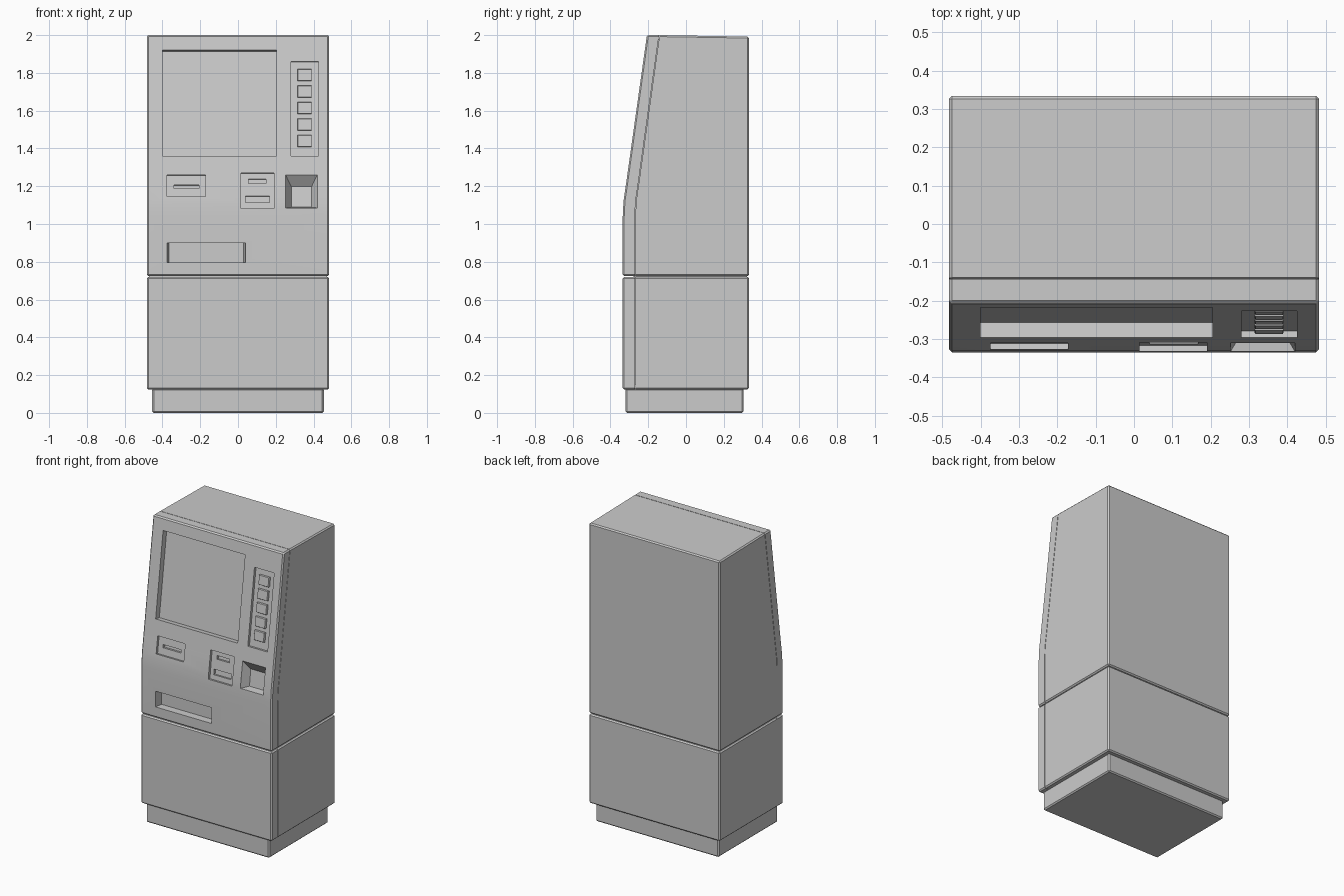
import bpy, bmesh
from math import atan2, cos, sin, radians

if "Cube" in bpy.data.objects:
    bpy.data.objects.remove(bpy.data.objects["Cube"])

grey = bpy.data.materials.new("light grey")
grey.use_nodes = True
COLOUR = (0.6, 0.6, 0.6, 1)
grey.diffuse_color = COLOUR
grey.node_tree.nodes["Principled BSDF"].inputs["Base Color"].default_value = COLOUR

HALF = 0.483          # half width of the cabinet
BACK = 0.334          # rear face
SEAM = 0.003          # gap between the front panels and the housing
JOINT = 0.722         # height where upper and lower cabinets meet
FRONT = [(-0.335, 0.125), (-0.335, 1.04), (-0.331, 1.12), (-0.315, 1.23), (-0.207, 2.0)]


def front_y(z):
    """Depth of the front surface at a given height."""
    for (ya, za), (yb, zb) in zip(FRONT, FRONT[1:]):
        if z <= zb:
            return ya + (yb - ya) * (z - za) / (zb - za)
    return FRONT[-1][0]


def front_line(z0, z1, offset=0.0):
    heights = [z0] + [z for _, z in FRONT if z0 < z < z1] + [z1]
    return [(front_y(z) + offset, z) for z in heights]


def finish(name, bm):
    bmesh.ops.recalc_face_normals(bm, faces=bm.faces)
    mesh = bpy.data.meshes.new(name)
    bm.to_mesh(mesh)
    bm.free()
    mesh.materials.append(grey)
    obj = bpy.data.objects.new(name, mesh)
    bpy.context.collection.objects.link(obj)
    return obj


def prism(name, profile, half, bevel=0.008, plain=()):
    """Extrude a side profile across x; edges between 'plain' points stay unbevelled."""
    bm = bmesh.new()
    sides = [[bm.verts.new((x, y, z)) for y, z in profile] for x in (-half, half)]
    for side in sides:
        bm.faces.new(side)
    n = len(profile)
    for i in range(n):
        j = (i + 1) % n
        bm.faces.new((sides[0][i], sides[0][j], sides[1][j], sides[1][i]))
    bmesh.ops.recalc_face_normals(bm, faces=bm.faces)
    skip = {side[i] for side in sides for i in plain}
    sharp = [e for e in bm.edges if e.calc_face_angle() > radians(30)
             and not all(v in skip for v in e.verts)]
    if bevel:
        bmesh.ops.bevel(bm, geom=sharp, offset=bevel, segments=1, affect='EDGES')
    return finish(name, bm)


def panel_block(name, x0, x1, z0, z1, rings):
    """Block aligned to the front; rings = (depth, side inset, bottom inset, top inset)."""
    tilt = atan2(front_y(z1) - front_y(z0), z1 - z0)
    bm = bmesh.new()
    loops = []
    for depth, side, low, high in rings:
        loop = []
        for x, z in ((x0 + side, z0 + low), (x1 - side, z0 + low),
                     (x1 - side, z1 - high), (x0 + side, z1 - high)):
            y = front_y(z0) + (z - z0) * (front_y(z1) - front_y(z0)) / (z1 - z0)
            loop.append(bm.verts.new((x, y + depth * cos(tilt), z - depth * sin(tilt))))
        loops.append(loop)
    bm.faces.new(loops[0])
    bm.faces.new(loops[-1])
    for a, b in zip(loops, loops[1:]):
        for i in range(4):
            j = (i + 1) % 4
            bm.faces.new((a[i], a[j], b[j], b[i]))
    return finish(name, bm)


def activate(obj):
    bpy.ops.object.select_all(action='DESELECT')
    obj.select_set(True)
    bpy.context.view_layer.objects.active = obj


def recess(target, x0, x1, z0, z1, depth, side=0.0, low=0.0, high=0.0):
    cutter = panel_block("cutter", x0, x1, z0, z1,
                         [(-0.02, 0, 0, 0), (0, 0, 0, 0), (depth, side, low, high)])
    mod = target.modifiers.new("recess", 'BOOLEAN')
    mod.operation = 'DIFFERENCE'
    mod.solver = 'EXACT'
    mod.object = cutter
    activate(target)
    bpy.ops.object.modifier_apply(modifier=mod.name)
    bpy.data.objects.remove(cutter)


def cabinet(part, z0, z1, back_top):
    """Front panel and rear housing of one cabinet section."""
    face = front_line(z0, z1)
    rear = front_line(z0, z1, 0.064)
    n = len(face)
    panel = prism(part + "_front_panel", face + rear[::-1], HALF, plain=range(n, 2 * n))
    seam = front_line(z0, z1, 0.064 + SEAM)
    housing = prism(part + "_housing", seam + [(BACK, back_top), (BACK, z0)], HALF,
                    plain=range(n))
    return panel, housing


# Plinth, lower cabinet and upper cabinet
plinth = prism("plinth", [(-0.32, 0), (0.305, 0), (0.305, 0.13), (-0.32, 0.13)], 0.454)
lower_panel, lower_housing = cabinet("lower", 0.125, JOINT - 0.002, JOINT - 0.002)
fascia, upper_housing = cabinet("upper", JOINT + 0.002, 2.0, 1.992)

# Inner core behind the seams
core = prism("inner_core", front_line(0.15, 1.98, 0.056) + [(0.322, 1.98), (0.322, 0.15)],
             HALF - 0.011, bevel=0)

# Screen and key panel
recess(fascia, -0.40, 0.205, 1.36, 1.92, 0.04)
recess(fascia, 0.28, 0.425, 1.36, 1.86, 0.018)

# Card reader with its slot
recess(fascia, -0.375, -0.172, 1.145, 1.26, 0.016)
recess(fascia, -0.34, -0.207, 1.19, 1.21, 0.034)

# Receipt panel with two slots
recess(fascia, 0.015, 0.19, 1.083, 1.27, 0.016)
recess(fascia, 0.055, 0.147, 1.217, 1.24, 0.034)
recess(fascia, 0.04, 0.167, 1.115, 1.15, 0.034)

# Tapered pocket and cash tray
recess(fascia, 0.252, 0.42, 1.085, 1.26, 0.05, side=0.03, low=0.01, high=0.055)
recess(fascia, -0.375, 0.04, 0.795, 0.90, 0.052, side=0.01)

# Column of keys
keys = []
for i in range(5):
    z = 1.79 - i * 0.0875
    keys.append(panel_block(f"key_{i + 1}", 0.315, 0.39, z - 0.031, z + 0.031,
                            [(0.003, 0.002, 0.002, 0.002), (0.006, 0, 0, 0), (0.022, 0, 0, 0)]))

for obj in [plinth, lower_panel, lower_housing, fascia, upper_housing, core] + keys:
    activate(obj)
    bpy.ops.object.shade_smooth_by_angle(angle=radians(25))
